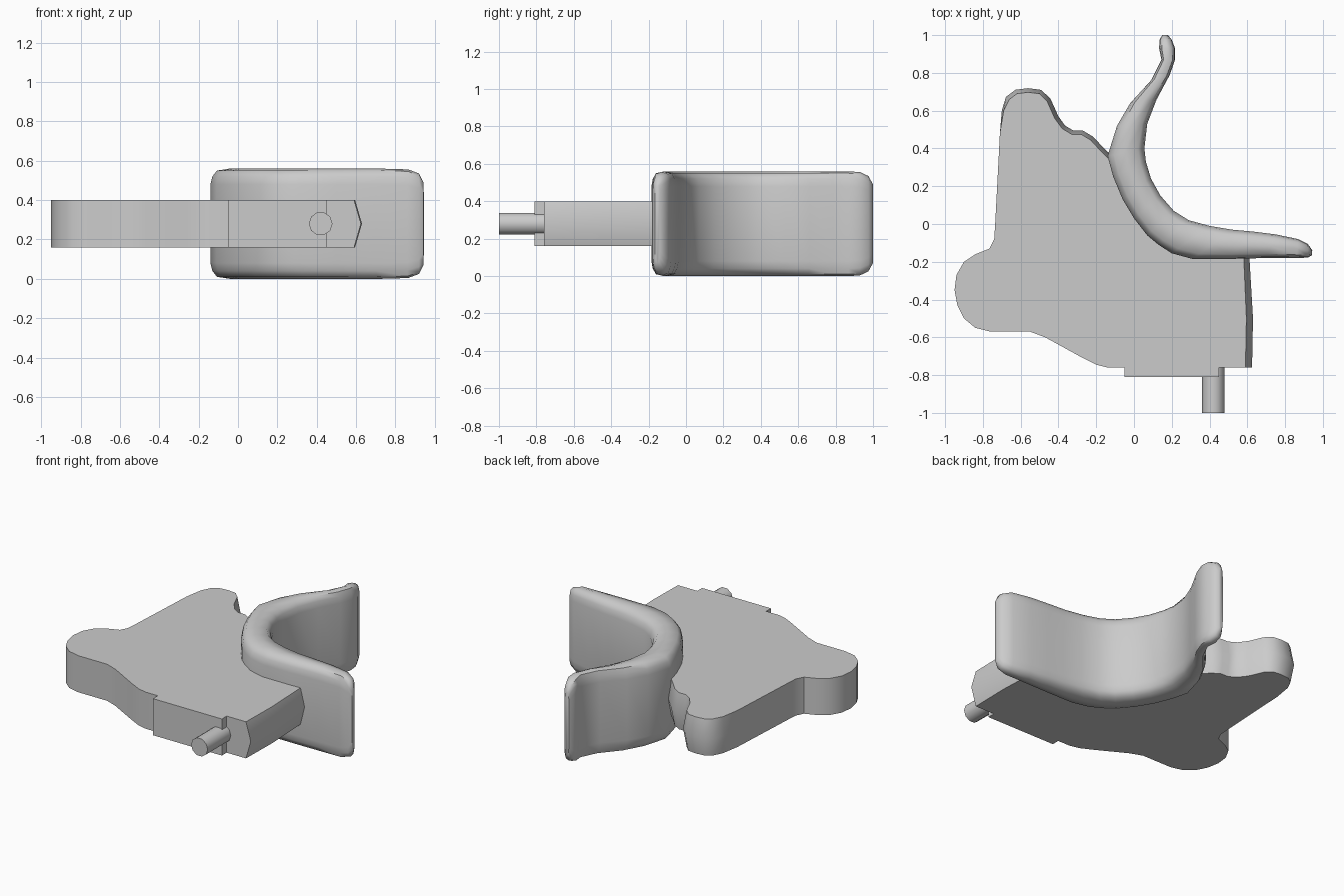
import bpy
import bmesh
import math
from mathutils import Vector

cube = bpy.data.objects.get("Cube")
if cube:
    bpy.data.objects.remove(cube, do_unlink=True)

# One plain material for every part
grey = bpy.data.materials.new("plain grey")
grey.use_nodes = True
colour = (0.6, 0.6, 0.6, 1)
grey.diffuse_color = colour
grey.node_tree.nodes["Principled BSDF"].inputs["Base Color"].default_value = colour

BODY_LOW, BODY_HIGH = 0.16, 0.40
BODY_MIDDLE = (BODY_LOW + BODY_HIGH) / 2
GUARD_HEIGHT = 0.56


def finish(name, bm, angle=35):
    """Turn a bmesh into a shaded, coloured object."""
    bmesh.ops.recalc_face_normals(bm, faces=bm.faces)
    mesh = bpy.data.meshes.new(name)
    bm.to_mesh(mesh)
    bm.free()
    mesh.materials.append(grey)
    part = bpy.data.objects.new(name, mesh)
    bpy.context.collection.objects.link(part)
    bpy.ops.object.select_all(action="DESELECT")
    part.select_set(True)
    bpy.context.view_layer.objects.active = part
    bpy.ops.object.shade_smooth_by_angle(angle=math.radians(angle))
    return part


def loft(name, rings, angle=35):
    """Bridge equal closed rings of points and cap both ends."""
    bm = bmesh.new()
    loops = [[bm.verts.new(point) for point in ring] for ring in rings]
    for first, second in zip(loops, loops[1:]):
        for i in range(len(first)):
            j = (i + 1) % len(first)
            bm.faces.new((first[i], first[j], second[j], second[i]))
    bm.faces.new(loops[0])
    bm.faces.new(loops[-1])
    return finish(name, bm, angle)


def swell(outline, amounts):
    """Push each outline point outwards (anticlockwise outline)."""
    result = []
    for i, point in enumerate(outline):
        along = Vector(outline[(i + 1) % len(outline)]) - Vector(outline[i - 1])
        outward = Vector((along.y, -along.x)).normalized()
        result.append(Vector(point) + outward * amounts[i])
    return result


# Flat body: straight-sided edge, then bulging edges on the lobe and the right
straight_edge = [
    (-.715, .38), (-.735, 0), (-.74, -.08), (-.765, -.13), (-.84, -.16),
    (-.9, -.2), (-.94, -.27), (-.95, -.35), (-.935, -.43), (-.9, -.5),
    (-.84, -.55), (-.76, -.57), (-.55, -.57), (-.47, -.6), (-.27, -.71),
    (-.2, -.745), (-.14, -.76), (-.05, -.76),
]
right_edge = [(.59, -.76), (.595, -.5), (.58, -.15)]
hidden_edge = [(.3, -.1), (.1, 0), (-.02, .2)]
lobe_edge = [
    (-.1, .31), (-.17, .38), (-.23, .445), (-.28, .475), (-.33, .475),
    (-.38, .505), (-.42, .56), (-.46, .65), (-.5, .69), (-.56, .697),
    (-.62, .69), (-.66, .66), (-.69, .6), (-.71, .48),
]
outline = straight_edge + right_edge + hidden_edge + lobe_edge
amounts = [0] * len(straight_edge) + [.035] * len(right_edge)
amounts += [0] * len(hidden_edge) + [.022] * (len(lobe_edge) - 2) + [.01, 0]
middle = swell(outline, amounts)
# Keep the front corner flush with the front face
corner = len(straight_edge)
middle[corner] = Vector((.625, -.76))
loft("flat_body", [
    [(x, y, BODY_LOW) for x, y in outline],
    [(x, y, BODY_MIDDLE) for x, y in middle],
    [(x, y, BODY_HIGH) for x, y in outline],
], 40)

# Raised front pad
pad = bmesh.new()
bmesh.ops.create_cube(pad, size=1)
bmesh.ops.scale(pad, verts=pad.verts, vec=(.5, .06, BODY_HIGH - BODY_LOW))
bmesh.ops.translate(pad, verts=pad.verts, vec=(.2, -.78, BODY_MIDDLE))
finish("front_pad", pad)

# Round front peg
loft("front_peg", [
    [(.42 + .06 * math.cos(i * math.tau / 10), y,
      BODY_MIDDLE + .06 * math.sin(i * math.tau / 10)) for i in range(10)]
    for y in (-1, -.74)
], 45)

# Curved guard: matching points along the outer and the inner side
outer_side = [
    (.15, 1), (.135, .975), (.133, .93), (.145, .87), (.09, .76), (-.02, .64),
    (-.09, .52), (-.14, .36), (-.11, .25), (-.06, .13), (0, .03),
    (.07, -.06), (.13, -.11), (.2, -.155), (.31, -.185), (.5, -.185),
    (.7, -.18), (.86, -.18), (.92, -.178), (.942, -.165),
]
inner_side = [
    (.18, 1), (.2, .975), (.218, .93), (.217, .87), (.19, .79), (.12, .66),
    (.07, .53), (.055, .4), (.063, .33), (.09, .24), (.14, .15),
    (.21, .07), (.29, .02), (.4, -.01), (.52, -.03), (.63, -.04),
    (.75, -.055), (.87, -.08), (.92, -.105), (.944, -.14),
]
# Rounded cross-section: share of the width, and inset from the edge height
half_section = [(0, .08), (.05, .04), (.17, .01), (.5, 0),
                (.83, .01), (.95, .04), (1, .08)]
section = half_section + [(t, GUARD_HEIGHT - z) for t, z in reversed(half_section)]
# The height shrinks a little at both tips
tip_inset = {0: .07, 1: .025, 2: .004}
guard_rings = []
last = len(outer_side) - 1
for i, (a, b) in enumerate(zip(outer_side, inner_side)):
    inset = tip_inset.get(min(i, last - i), 0)
    squash = 1 - 2 * inset / GUARD_HEIGHT
    ring = []
    for t, z in section:
        spot = Vector(a).lerp(Vector(b), t)
        ring.append((spot.x, spot.y, inset + z * squash))
    guard_rings.append(ring)
loft("curved_guard", guard_rings, 50)
